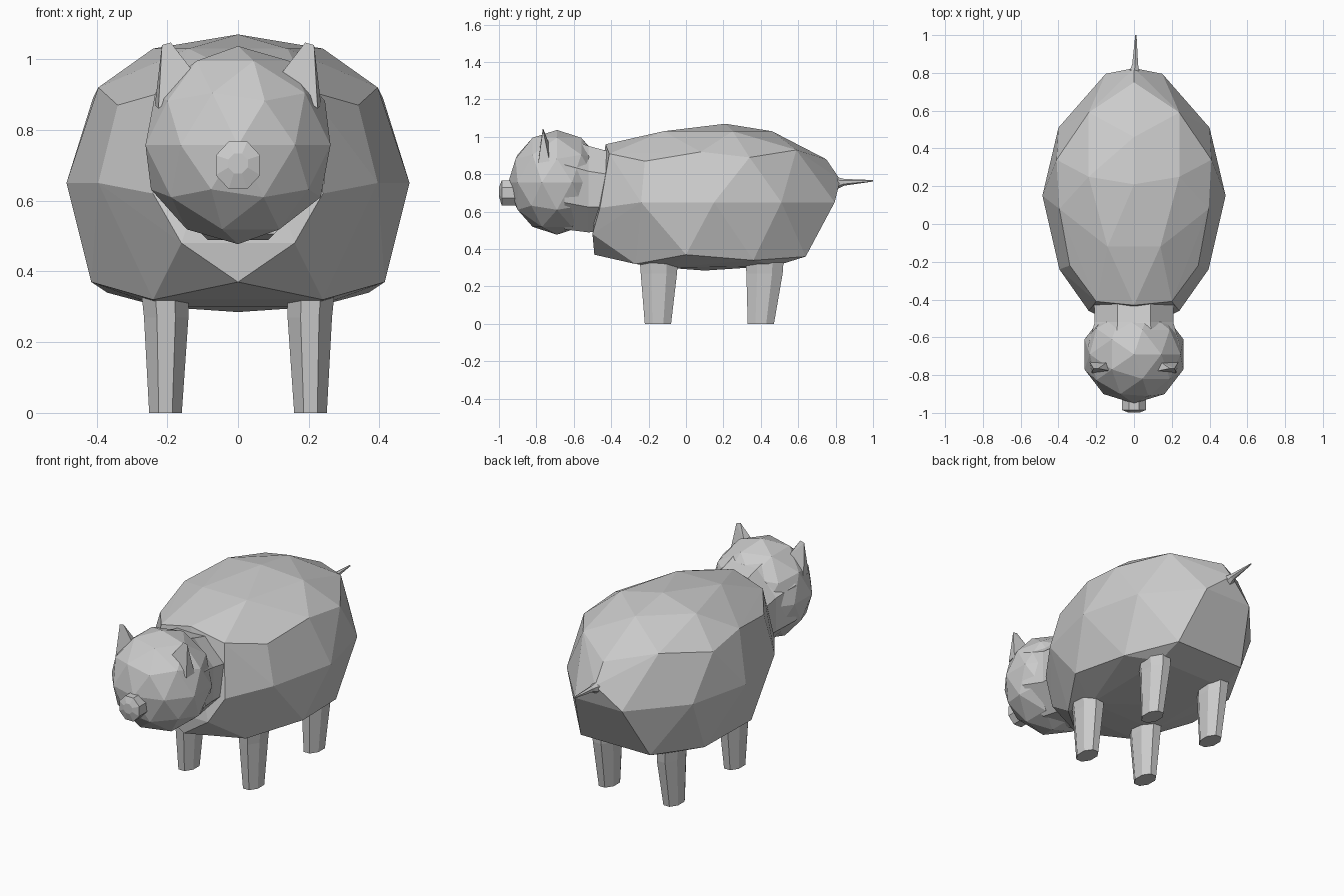
import bpy, bmesh
from math import cos, sin, pi
from mathutils import Vector

if "Cube" in bpy.data.objects:
    bpy.data.objects.remove(bpy.data.objects["Cube"])


def finish(name, bm):
    bmesh.ops.recalc_face_normals(bm, faces=bm.faces)
    me = bpy.data.meshes.new(name)
    bm.to_mesh(me)
    bm.free()
    ob = bpy.data.objects.new(name, me)
    bpy.context.collection.objects.link(ob)
    return ob


def hull(name, pts):
    bm = bmesh.new()
    for p in pts:
        bm.verts.new(p)
    res = bmesh.ops.convex_hull(bm, input=bm.verts)
    bmesh.ops.delete(bm, geom=[v for v in bm.verts if not v.link_faces], context='VERTS')
    return finish(name, bm)


def mirrored(pts):
    return list(pts) + [(-x, y, z) for x, y, z in pts if x > 0]


def loft(name, rings, axis, n=8):
    """rings: (centre, radius a, radius b), lofted along the y or z axis."""
    bm = bmesh.new()
    loops = []
    for c, a, b in rings:
        loop = []
        for i in range(n):
            t = 2 * pi * (i + 0.5) / n
            u, w = a * cos(t), b * sin(t)
            off = (u, w, 0) if axis == 'z' else (u, 0, w)
            loop.append(bm.verts.new(Vector(c) + Vector(off)))
        loops.append(loop)
    for A, B in zip(loops, loops[1:]):
        for i in range(n):
            j = (i + 1) % n
            bm.faces.new((A[i], A[j], B[j], B[i]))
    bm.faces.new(loops[0])
    bm.faces.new(loops[-1])
    return finish(name, bm)


# Barrel body: faceted hull of staggered rings
hull("body", mirrored([
    (0, .21, 1.07), (.24, .25, 1.03), (0, .46, 1.03), (.14, -.12, 1.03),
    (0, -.43, .96), (.2, -.41, .91),
    (.41, .34, .89), (.395, .08, .92), (.34, -.22, .87), (.24, .59, .93), (0, .75, .88),
    (.485, .15, .65), (.40, .51, .65), (.395, -.24, .65), (.15, .795, .65), (0, .825, .77),
    (.24, -.46, .62), (.16, -.5, .48), (0, -.49, .37),
    (.415, 0, .37), (.24, -.27, .32), (.37, .36, .34), (.22, .64, .36),
    (.22, .48, .31), (.22, -.1, .30), (0, .1, .285)]))

# Head: low icosphere, with a short neck
bm = bmesh.new()
bmesh.ops.create_icosphere(bm, subdivisions=2, radius=1)
for v in bm.verts:
    x, y, z = v.co
    v.co = (.275 * x, -.69 + .26 * y, .757 + .28 * z)
finish("head", bm)
loft("neck", [((0, -.65, .75), .265, .265), ((0, -.52, .72), .225, .25),
              ((0, -.38, .71), .23, .22)], 'y')

# Snout
loft("snout", [((0, -.90, .70), .068, .073), ((0, -.985, .70), .068, .073),
               ((0, -.999, .705), .03, .03)], 'y')

# Ears
ear = [(.19, -.765, 1.047), (.215, -.765, 1.04), (.115, -.78, .95), (.14, -.73, .96),
       (.225, -.79, .86), (.235, -.73, .87)]
for side, s in (("right", 1), ("left", -1)):
    hull(side + "_ear", [(s * x, y, z) for x, y, z in ear])

# Tapered legs
for end, y0, y1 in (("front", -.15, -.145), ("rear", .40, .42)):
    for side, s in (("right", 1), ("left", -1)):
        loft(f"{end}_{side}_leg", [((s * .205, y0, 0), .05, .076),
                                   ((s * .203, y1, .27), .068, .105),
                                   ((s * .21, y1, .40), .075, .115)], 'z')

# Tail spike
loft("tail", [((0, .79, .75), .035, .04), ((.006, .845, .757), .018, .018),
              ((.01, 1.0, .765), .004, .004)], 'y', 6)
